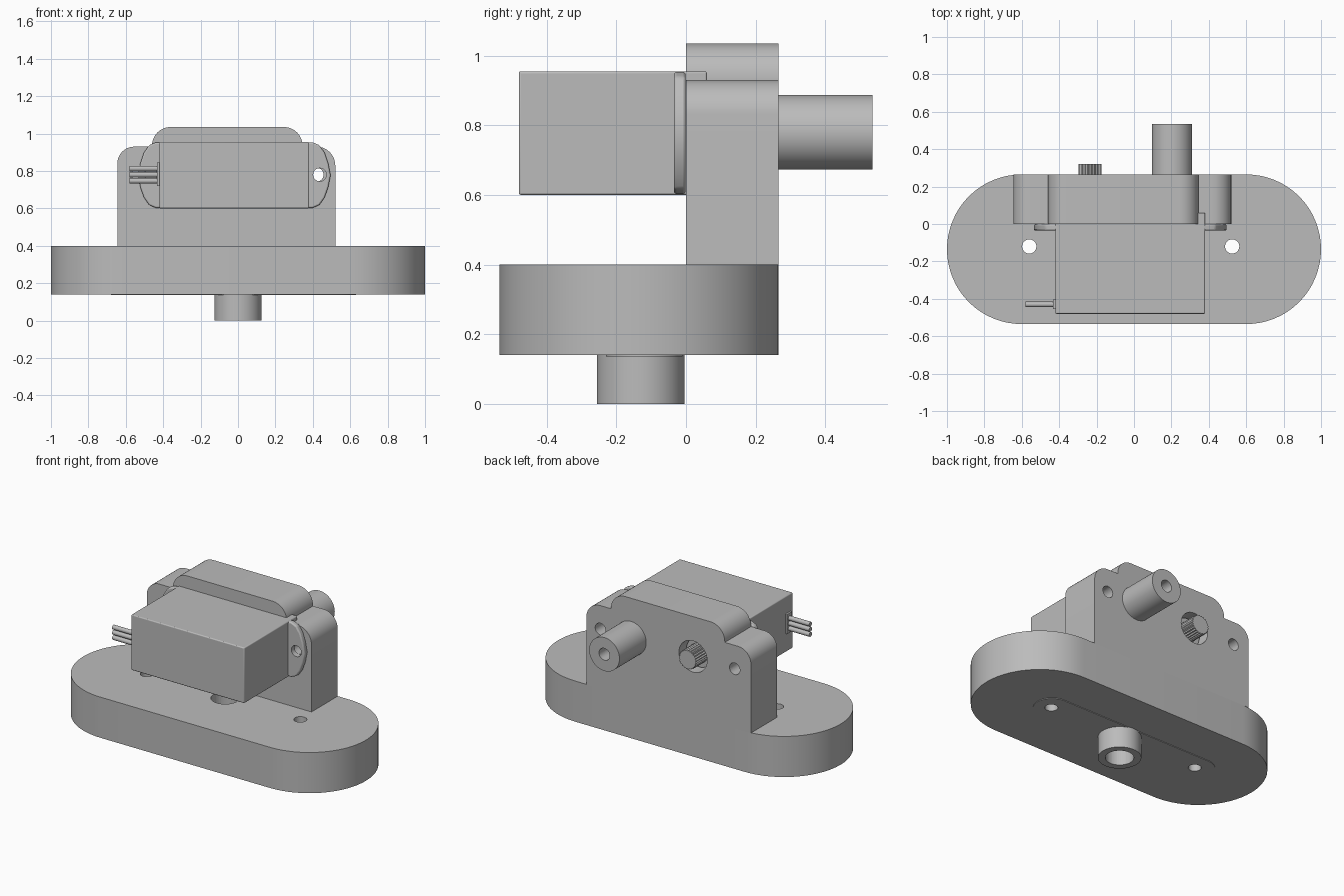
import bpy, bmesh, math
from mathutils import Vector

if "Cube" in bpy.data.objects:
    bpy.data.objects.remove(bpy.data.objects["Cube"])

grey = bpy.data.materials.new("plain grey")
grey.use_nodes = True
GREY = (0.5, 0.5, 0.5, 1)
grey.diffuse_color = GREY
grey.node_tree.nodes["Principled BSDF"].inputs["Base Color"].default_value = GREY

# Map a 2D outline point plus a depth to 3D for each extrusion axis
PLACE = {"x": lambda a, b, d: (d, a, b),
         "y": lambda a, b, d: (a, d, b),
         "z": lambda a, b, d: (a, b, d)}


def prism(name, outline, axis, lo, hi, bevel=0):
    """Extrude a closed 2D outline along an axis."""
    bm = bmesh.new()
    face = bm.faces.new([bm.verts.new(PLACE[axis](a, b, lo)) for a, b in outline])
    moved = bmesh.ops.extrude_face_region(bm, geom=[face])["geom"]
    shift = Vector(PLACE[axis](0, 0, hi - lo))
    bmesh.ops.translate(bm, vec=shift, verts=[v for v in moved if isinstance(v, bmesh.types.BMVert)])
    bmesh.ops.recalc_face_normals(bm, faces=bm.faces)
    mesh = bpy.data.meshes.new(name)
    bm.to_mesh(mesh)
    bm.free()
    mesh.materials.append(grey)
    obj = bpy.data.objects.new(name, mesh)
    bpy.context.collection.objects.link(obj)
    if bevel:
        mod = obj.modifiers.new("soft edges", "BEVEL")
        mod.width, mod.segments, mod.limit_method = bevel, 3, "ANGLE"
    return obj


def circle(a, b, r, n=48):
    return [(a + r * math.cos(math.tau * i / n), b + r * math.sin(math.tau * i / n)) for i in range(n)]


def rounded(corners, steps=10):
    """Outline from (a, b, radius) corners, filleting right angles."""
    pts = []
    for i, (a, b, r) in enumerate(corners):
        p = Vector((a, b))
        if not r:
            pts.append(p)
            continue
        u = (Vector(corners[i - 1][:2]) - p).normalized() * r
        v = (Vector(corners[(i + 1) % len(corners)][:2]) - p).normalized() * r
        for k in range(steps + 1):
            t = math.pi / 2 * k / steps
            pts.append(p + u * (1 - math.sin(t)) + v * (1 - math.cos(t)))
    return pts


def box(a0, a1, b0, b1):
    return [(a0, b0), (a1, b0), (a1, b1), (a0, b1)]


def stadium(x0, x1, y, r, n=32):
    right = [-math.pi / 2 + math.pi * i / n for i in range(n + 1)]
    return ([(x1 - r + r * math.cos(t), y + r * math.sin(t)) for t in right]
            + [(x0 + r - r * math.cos(t), y - r * math.sin(t)) for t in right])


def drill(obj, holes, axis, lo, hi):
    """Cut round holes given as (a, b, radius)."""
    for a, b, r in holes:
        cutter = prism(obj.name + "_cutter", circle(a, b, r), axis, lo, hi)
        cutter.hide_render = True
        cutter.hide_set(True)
        mod = obj.modifiers.new("hole", "BOOLEAN")
        mod.operation, mod.solver, mod.object = "DIFFERENCE", "EXACT", cutter


MID_Y, AXIS_Z = -0.13, 0.78
SCREWS = [(-0.56, -0.12, 0.038), (0.525, -0.12, 0.038)]
BORE = (0, MID_Y, 0.083)

# Base with screw holes and central bore
base = prism("base", stadium(-1, 1, -0.135, 0.4), "z", 0.14, 0.4)
drill(base, SCREWS + [BORE], "z", 0.1, 0.5)
arm = prism("underside_arm", stadium(-0.68, 0.63, -0.12, 0.11), "z", 0.136, 0.141)
drill(arm, SCREWS + [BORE], "z", 0.1, 0.2)
hub = prism("hub", circle(0, MID_Y, 0.126, 64), "z", 0, 0.15)
drill(hub, [BORE], "z", -0.1, 0.2)

# Stepped upright wall
wall = prism("upright_wall", rounded([
    (-0.645, 0.4, 0), (-0.645, 0.93, 0.09), (-0.46, 0.93, 0), (-0.46, 1.035, 0.1),
    (0.345, 1.035, 0.1), (0.345, 0.93, 0), (0.52, 0.93, 0.1), (0.52, 0.4, 0)]), "y", 0, 0.265)
drill(wall, [(-0.53, AXIS_Z, 0.037), (0.42, AXIS_Z, 0.037), (-0.235, AXIS_Z, 0.1)], "y", -0.1, 0.4)

# Idler peg on the back
peg = prism("idler_peg", circle(0.203, AXIS_Z, 0.107), "y", 0.25, 0.535)
drill(peg, [(0.203, AXIS_Z, 0.038)], "y", 0.26, 0.6)

# Motor body and mounting flange
prism("motor_body", box(-0.42, 0.38, 0.6, 0.955), "y", -0.48, 0.06, 0.006)
half = [(0.42, 0.175), (0.455, 0.16), (0.483, 0.12), (0.502, 0.065), (0.515, 0)]
right_side = [(a, -b) for a, b in half] + [(a, b) for a, b in half[-2::-1]]
ends = right_side + [(-a, -b) for a, b in right_side]
flange = prism("motor_flange", [(a - 0.02, b + AXIS_Z - 0.002) for a, b in ends], "y", -0.035, -0.001, 0.008)
drill(flange, [(-0.47, AXIS_Z, 0.035), (0.437, AXIS_Z, 0.035)], "y", -0.1, 0.1)

# Splined output shaft on its collar
prism("shaft_collar", circle(-0.235, AXIS_Z, 0.092), "y", 0.05, 0.2)
teeth = [(-0.235 + r * math.cos(t), AXIS_Z + r * math.sin(t))
         for t, r in ((math.tau * i / 48, 0.062 if i % 2 else 0.056) for i in range(48))]
spline = prism("output_shaft", teeth, "y", 0.19, 0.32)

# Cable exit and three wires
prism("cable_exit", box(-0.455, -0.405, 0.72, 0.845), "x", -0.432, -0.415)
for i in (-1, 0, 1):
    prism("wire", circle(-0.43, AXIS_Z + 0.033 * i, 0.0145, 16), "x", -0.58, -0.42)

# Smooth the round parts, keeping edges sharp
bpy.ops.object.select_all(action="DESELECT")
for obj in bpy.context.collection.objects:
    if obj.type == "MESH" and not obj.hide_render and obj is not spline:
        obj.select_set(True)
        bpy.context.view_layer.objects.active = obj
bpy.ops.object.shade_smooth_by_angle(angle=math.radians(30))
